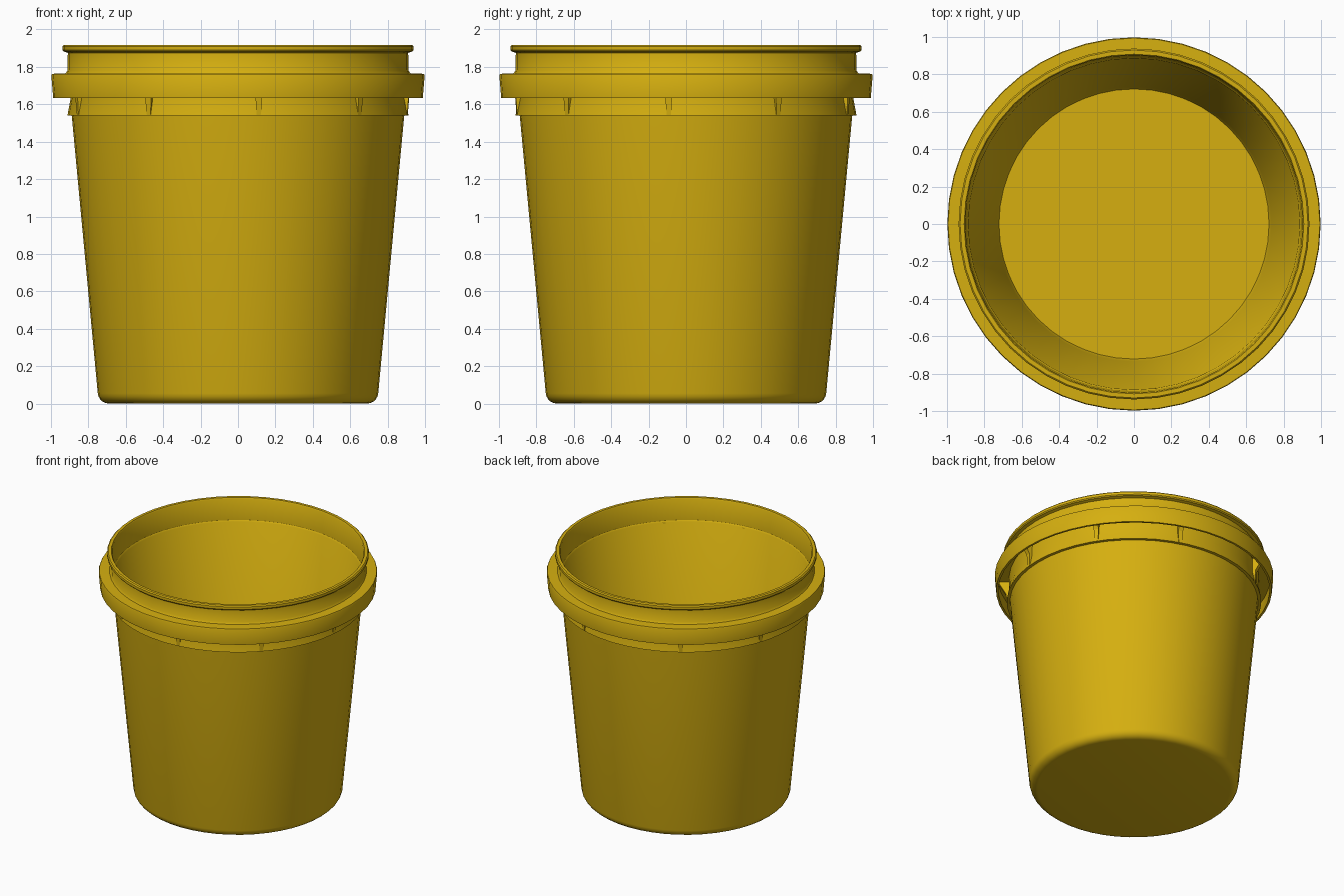
import bpy, bmesh, math
from mathutils import Vector

if "Cube" in bpy.data.objects:
    bpy.data.objects.remove(bpy.data.objects["Cube"])

SEGMENTS = 48

yellow = bpy.data.materials.new("mustard_yellow")
yellow.diffuse_color = (0.67, 0.43, 0.005, 1)
yellow.use_nodes = True
yellow.node_tree.nodes["Principled BSDF"].inputs["Base Color"].default_value = yellow.diffuse_color


def finish(bm, name):
    bmesh.ops.recalc_face_normals(bm, faces=bm.faces)
    mesh = bpy.data.meshes.new(name)
    bm.to_mesh(mesh)
    bm.free()
    mesh.materials.append(yellow)
    ob = bpy.data.objects.new(name, mesh)
    bpy.context.collection.objects.link(ob)
    return ob


def lathe(name, profile):
    """Spin an (r, z) profile that starts and ends on the axis."""
    bm = bmesh.new()
    verts = [bm.verts.new((r, 0, z)) for r, z in profile]
    edges = [bm.edges.new(p) for p in zip(verts, verts[1:])]
    bmesh.ops.spin(bm, geom=verts + edges, cent=(0, 0, 0), axis=(0, 0, 1),
                   angle=math.tau, steps=SEGMENTS, use_duplicate=False)
    bmesh.ops.remove_doubles(bm, verts=bm.verts, dist=0.0005)
    ob = finish(bm, name)
    bpy.context.view_layer.objects.active = ob
    ob.select_set(True)
    bpy.ops.object.shade_smooth_by_angle(angle=math.radians(35))
    ob.select_set(False)
    return ob


# Rounded lower corner of the outer wall
corner = [(0.69 + 0.06 * math.sin(a), 0.06 - 0.06 * math.cos(a))
          for a in (math.radians(i * 17) for i in range(6))]

# Whole shell: base, wall, ledge, hanging skirt, neck, rolled rim, inside
lathe("bucket_shell", [(0, 0)] + corner + [
    (0.889, 1.54), (0.912, 1.54),                       # small ledge
    (0.895, 1.63), (0.895, 1.735),                      # band under skirt
    (0.975, 1.735), (0.972, 1.635), (0.988, 1.635),     # skirt underside
    (0.998, 1.755), (0.994, 1.763),                     # skirt outside
    (0.922, 1.765), (0.912, 1.78), (0.91, 1.875),       # neck
    (0.932, 1.882), (0.938, 1.89), (0.938, 1.91), (0.930, 1.918),
    (0.908, 1.918), (0.902, 1.908),                     # rolled rim
    (0.894, 1.745), (0.886, 1.735),                     # inner step
    (0.735, 0.065), (0.722, 0.035), (0, 0.035)])        # inside wall and floor

# Gusset ribs under the skirt, evenly stepped with one wider gap
for i in range(9):
    a = math.radians(-147.4 + 38.6 * i)
    out = Vector((math.sin(a), -math.cos(a), 0))
    side = Vector((math.cos(a), math.sin(a), 0))
    bm = bmesh.new()
    rings = []
    for s in (-1, 1):
        rings.append([bm.verts.new(out * r + side * s * w + Vector((0, 0, z)))
                      for r, z, w in ((0.885, 1.542, 0.012), (0.911, 1.542, 0.012),
                                      (0.918, 1.635, 0.018), (0.975, 1.735, 0.018),
                                      (0.885, 1.735, 0.018))])
        bm.faces.new(rings[-1])
    for j in range(5):
        k = (j + 1) % 5
        bm.faces.new((rings[0][j], rings[0][k], rings[1][k], rings[1][j]))
    finish(bm, f"skirt_rib_{i + 1}")
